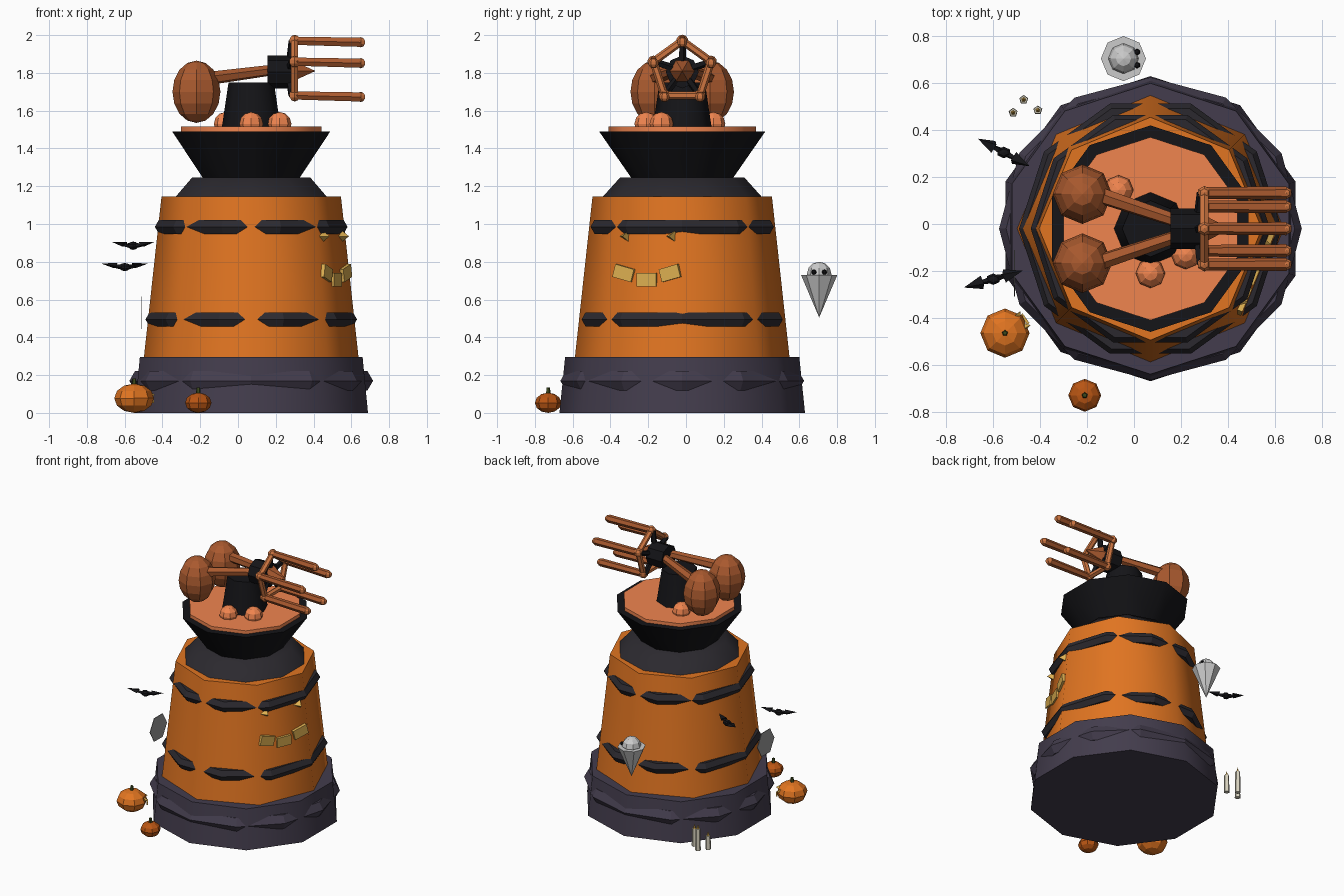
import bpy, bmesh
from math import sin, cos, pi, radians
from mathutils import Vector, Matrix

if "Cube" in bpy.data.objects:
    bpy.data.objects.remove(bpy.data.objects["Cube"])

CX, CY = 0.07, -0.02   # tower axis


def mat(name, hexcol):
    m = bpy.data.materials.new(name)
    rgb = [(int(hexcol[i:i + 2], 16) / 255) ** 2.2 for i in (0, 2, 4)]
    m.diffuse_color = (*rgb, 1)
    m.use_nodes = True
    m.node_tree.nodes["Principled BSDF"].inputs["Base Color"].default_value = m.diffuse_color
    return m


STONE = mat("purple_stone", "453F4E")
ORANGE = mat("orange", "E07426")
DARK = mat("charcoal", "2F2D32")
BLACK = mat("black", "1B1B1E")
SALMON = mat("salmon", "F08450")
RUST = mat("rust", "A85A32")
COPPER = mat("copper", "CC7442")
GOLD = mat("gold", "DDAE52")
DEEP = mat("deep_orange", "B8561A")
STEM = mat("stem", "3F4A22")
WHITE = mat("ghost_white", "D8DCDA")
WAX = mat("wax", "D8D2BE")
WEB = mat("web_grey", "9A9A9A")


def add(name, bm, material, matrix=Matrix(), smooth=False):
    me = bpy.data.meshes.new(name)
    bm.transform(matrix)
    bm.to_mesh(me)
    bm.free()
    me.materials.append(material)
    ob = bpy.data.objects.new(name, me)
    bpy.context.collection.objects.link(ob)
    if smooth:
        bpy.ops.object.select_all(action='DESELECT')
        ob.select_set(True)
        bpy.context.view_layer.objects.active = ob
        bpy.ops.object.shade_smooth_by_angle(angle=radians(50))
    return ob


def rod(name, p, q, r1, r2, n, m, smooth=False):
    p, q = Vector(p), Vector(q)
    d = q - p
    bm = bmesh.new()
    bmesh.ops.create_cone(bm, cap_ends=True, segments=n, radius1=r1, radius2=r2, depth=d.length)
    rot = Vector((0, 0, 1)).rotation_difference(d.normalized()).to_matrix().to_4x4()
    return add(name, bm, m, Matrix.Translation((p + q) / 2) @ rot, smooth)


def tier(name, z0, z1, r0, r1, n, m):
    return rod(name, (CX, CY, z0), (CX, CY, z1), r0, r1, n, m, True)


def ball(name, c, r, m, u=8, v=6):
    bm = bmesh.new()
    bmesh.ops.create_uvsphere(bm, u_segments=u, v_segments=v, radius=1)
    r = r if isinstance(r, tuple) else (r, r, r)
    return add(name, bm, m, Matrix.Translation(c) @ Matrix.Diagonal((*r, 1)))


def box(name, matrix, size, m):
    bm = bmesh.new()
    bmesh.ops.create_cube(bm, size=1)
    return add(name, bm, m, matrix @ Matrix.Diagonal((*size, 1)))


def band(name, z, R, r, n, m):
    bpy.ops.mesh.primitive_torus_add(location=(CX, CY, z), major_radius=R, minor_radius=r,
                                     major_segments=n, minor_segments=6)
    ob = bpy.context.object
    ob.name = name
    ob.data.materials.append(m)


# Tower tiers
tier("base", 0, 0.295, 0.65, 0.62, 10, STONE)
tier("body", 0.295, 1.145, 0.568, 0.475, 8, ORANGE)
tier("collar", 1.145, 1.245, 0.42, 0.33, 10, DARK)
tier("funnel", 1.245, 1.49, 0.27, 0.44, 10, BLACK)
tier("top_disc", 1.49, 1.515, 0.39, 0.39, 10, SALMON)
tier("pedestal", 1.515, 1.75, 0.155, 0.12, 8, BLACK)

# Polygonal bands poking out of the walls
band("base_band", 0.17, 0.585, 0.06, 12, STONE)
band("lower_band", 0.495, 0.517, 0.043, 10, DARK)
band("upper_band", 0.985, 0.467, 0.043, 10, DARK)

# Bumps on the disc
for i, (x, y) in enumerate([(0.07, -0.21), (0.22, -0.13), (-0.065, 0.145)]):
    ball(f"disc_bump_{i}", (x, y, 1.53), 0.063, SALMON)

# Hub, counterweights and arms
HZ = 1.81
rod("hub", (0.155, CY, HZ - 0.005), (0.285, CY, HZ - 0.005), 0.087, 0.087, 8, BLACK)
rod("hub_nose", (0.28, CY, HZ), (0.41, CY, HZ), 0.068, 0.0, 6, RUST)
for s in (-1, 1):
    ball(f"counterweight_{s}", (-0.22, CY + s * 0.147, 1.70), (0.127, 0.127, 0.165), RUST, 8, 8)
    rod(f"arm_{s}", (-0.16, CY + s * 0.147, 1.77), (0.22, CY + s * 0.02, HZ + 0.01), 0.036, 0.028, 6, RUST)

# Five barrels on a pentagonal ring with spokes
ring = [Vector((0.30, CY + 0.16 * sin(k * 2 * pi / 5), HZ + 0.16 * cos(k * 2 * pi / 5))) for k in range(5)]
for k, p in enumerate(ring):
    e = Vector((0.65, p.y, p.z - 0.008))
    rod(f"barrel_{k}", p, e, 0.025, 0.028, 6, RUST)
    ball(f"muzzle_{k}", e, 0.027, COPPER, 6, 5)
    ball(f"ring_knot_{k}", p, 0.032, COPPER, 6, 5)
    rod(f"ring_bar_{k}", p, ring[(k + 1) % 5], 0.021, 0.021, 6, COPPER)
    rod(f"spoke_{k}", (0.27, CY, HZ), (0.285, p.y, p.z), 0.022, 0.018, 5, BLACK)

# Face on one wall: local X = along the wall, Y = up, Z = outwards
A = radians(-22.5)
out, along, up = Vector((cos(A), sin(A), 0)), Vector((-sin(A), cos(A), 0)), Vector((0, 0, 1))


def wall(t, z, r):
    pos = Vector((CX, CY, z)) + out * r + along * t
    return Matrix.Translation(pos) @ Matrix((along, up, out)).transposed().to_4x4()


for s in (-1, 1):
    bm = bmesh.new()
    bmesh.ops.create_cone(bm, cap_ends=True, segments=3, radius1=0.045, radius2=0, depth=0.06)
    add(f"face_eye_{s}", bm, GOLD, wall(s * 0.133, 0.935, 0.475) @ Matrix.Rotation(pi / 2, 4, 'Z'))
for s in (-1, 0, 1):
    box(f"mouth_{s}", wall(s * 0.133, 0.705 + 0.035 * abs(s), 0.483) @ Matrix.Rotation(s * 0.26, 4, 'Z'),
        (0.11, 0.07, 0.03), GOLD)


# Pumpkins
def pumpkin(name, x, y, r, h, m):
    ball(name, (x, y, h / 2), (r, r, h / 2), m, 8, 6)
    rod(name + "_stem", (x, y, h - 0.01), (x, y, h + 0.028), 0.014, 0.01, 5, STEM)


pumpkin("large_pumpkin", -0.55, -0.465, 0.105, 0.155, ORANGE)
pumpkin("small_pumpkin", -0.21, -0.73, 0.07, 0.107, DEEP)
for i, a in enumerate((0.3, 0.95)):
    d = Vector((cos(a), sin(a), 0))
    c = Vector((-0.55, -0.465, 0.095))
    rod(f"pumpkin_eye_{i}", c + d * 0.085, c + d * 0.115, 0.02, 0, 3, GOLD)
box("pumpkin_mouth", Matrix.Translation((-0.465, -0.405, 0.06)) @ Matrix.Rotation(0.62, 4, 'Z'),
    (0.012, 0.05, 0.015), GOLD)

# Ghost
rod("ghost_tail", (-0.045, 0.705, 0.73), (-0.045, 0.705, 0.505), 0.096, 0, 8, WHITE)
ball("ghost_head", (-0.045, 0.705, 0.735), 0.065, WHITE)
for s in (-1, 1):
    ball(f"ghost_eye_{s}", (0.013, 0.705 + s * 0.028, 0.745), 0.014, BLACK, 6, 4)

# Candles
for i, (x, y, h) in enumerate([(-0.515, 0.475, 0.10), (-0.47, 0.53, 0.16), (-0.41, 0.485, 0.13)]):
    rod(f"candle_{i}", (x, y, 0), (x, y, h), 0.02, 0.018, 5, WAX)
    rod(f"flame_{i}", (x, y, h), (x, y, h + 0.035), 0.01, 0, 5, GOLD)

# Bats: body, two wings with inner and outer blades
for i, (x, y, z, yaw, w) in enumerate([(-0.555, 0.305, 0.885, -28, 0.125), (-0.6, -0.235, 0.772, 16, 0.13)]):
    c = Vector((x, y, z))
    ball(f"bat_body_{i}", c, (0.032, 0.026, 0.022), BLACK, 6, 5)
    for s in (-1, 1):
        d = Matrix.Rotation(radians(yaw), 3, 'Z') @ Vector((s, 0, 0))
        rod(f"bat_wing_{i}_{s}", c + d * 0.05, c + d * w + up * 0.022, 0.03, 0, 4, BLACK).data.transform(
            Matrix.Translation(c + up * 0.008) @ Matrix.Diagonal((1, 1, 0.5, 1)) @ Matrix.Translation(-c))
        rod(f"bat_shoulder_{i}_{s}", c, c + d * 0.08 + up * 0.006, 0.018, 0.004, 4, BLACK)

# Thin web disc beside the wall
rod("web_disc", (-0.512, -0.21, 0.53), (-0.508, -0.21, 0.53), 0.10, 0.10, 6, WEB)
